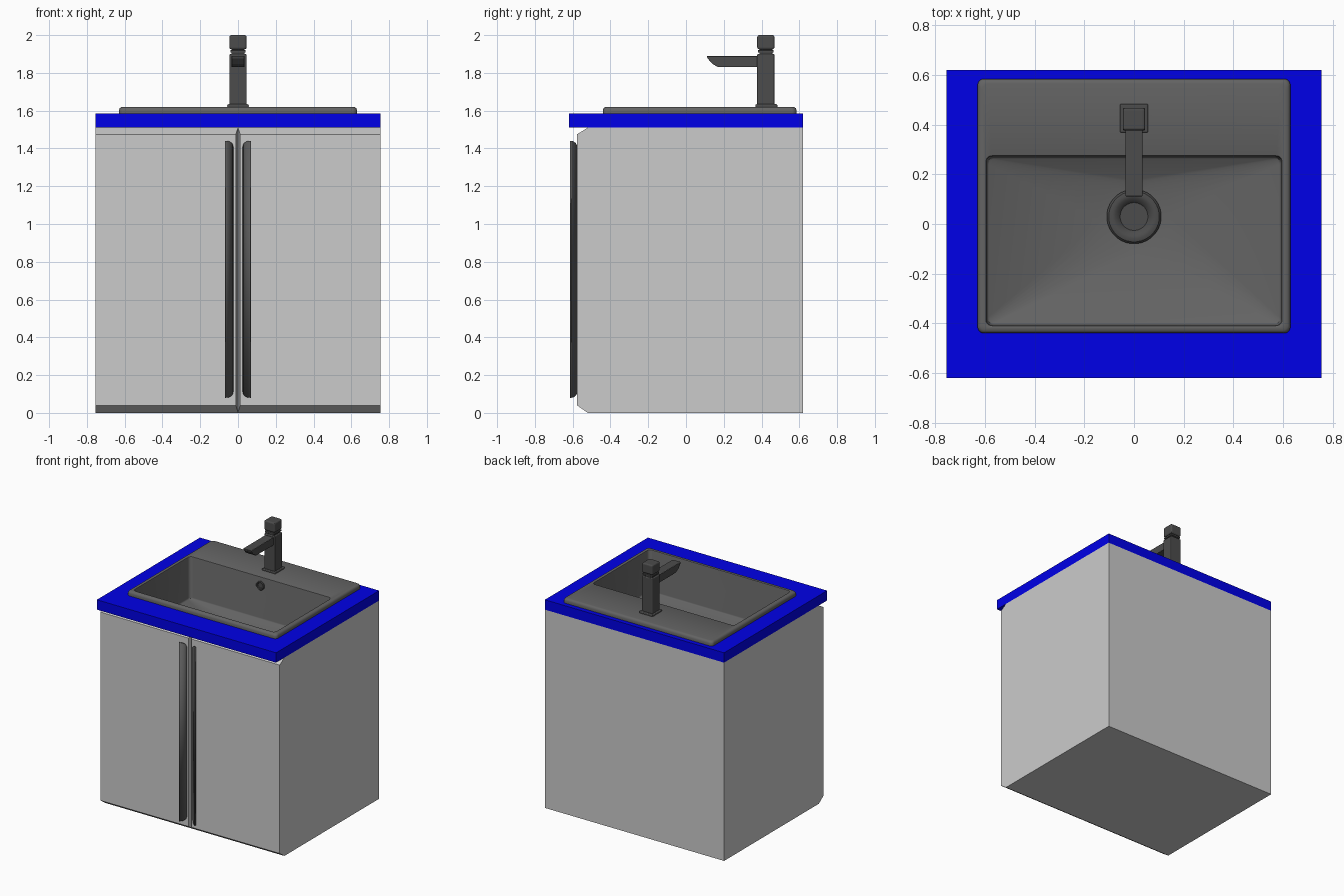
import bpy, bmesh, math

if "Cube" in bpy.data.objects:
    bpy.data.objects.remove(bpy.data.objects["Cube"])


def grey(name, v):
    m = bpy.data.materials.new(name)
    m.diffuse_color = (v, v, v, 1)
    m.use_nodes = True
    m.node_tree.nodes["Principled BSDF"].inputs["Base Color"].default_value = m.diffuse_color
    return m


paint = grey("cabinet_grey", .56)
ceramic = grey("basin_dark_grey", .126)
metal = grey("tap_dark_grey", .072)
strip = grey("handle_dark_grey", .11)
blue = bpy.data.materials.new("blue")
blue.diffuse_color = (0, 0, .8, 1)
blue.use_nodes = True
blue.node_tree.nodes["Principled BSDF"].inputs["Base Color"].default_value = blue.diffuse_color


def make(name, bm, mat, smooth=False, recalc=False):
    if recalc:
        bmesh.ops.recalc_face_normals(bm, faces=bm.faces[:])
    me = bpy.data.meshes.new(name)
    bm.to_mesh(me)
    bm.free()
    me.materials.append(mat)
    ob = bpy.data.objects.new(name, me)
    bpy.context.collection.objects.link(ob)
    if smooth:
        bpy.ops.object.select_all(action='DESELECT')
        ob.select_set(True)
        bpy.context.view_layer.objects.active = ob
        bpy.ops.object.shade_smooth_by_angle(angle=math.radians(35))
    return ob


def rect(x0, x1, y0, y1, z, r=0.0, n=1):
    """Counter-clockwise ring, n points per rounded corner."""
    pts = []
    for k, (cx, cy) in enumerate([(x1 - r, y1 - r), (x0 + r, y1 - r),
                                  (x0 + r, y0 + r), (x1 - r, y0 + r)]):
        for i in range(n):
            a = math.pi / 2 * (k + (i / (n - 1) if n > 1 else 0))
            pts.append((cx + r * math.cos(a), cy + r * math.sin(a), z))
    return pts


def circle(cx, cy, r, z, n):
    return [(cx + r * math.cos(2 * math.pi * (i + .5) / n),
             cy + r * math.sin(2 * math.pi * (i + .5) / n), z) for i in range(n)]


def loft(name, rings, mat, start=False, end=False, closed=False, smooth=False):
    bm = bmesh.new()
    R = [[bm.verts.new(p) for p in ring] for ring in rings]
    pairs = list(zip(R, R[1:])) + ([(R[-1], R[0])] if closed else [])
    for a, b in pairs:
        n = len(a)
        for i in range(n):
            j = (i + 1) % n
            bm.faces.new((a[i], a[j], b[j], b[i]))
    if start:
        bm.faces.new(R[0][::-1])
    if end:
        bm.faces.new(R[-1])
    return make(name, bm, mat, smooth)


def prism(name, profile, x1, mat):
    """Profile of (x, y, z) points extruded to the plane x = x1."""
    bm = bmesh.new()
    a = [bm.verts.new(p) for p in profile]
    b = [bm.verts.new((x1, p[1], p[2])) for p in profile]
    bm.faces.new(a)
    bm.faces.new(b[::-1])
    for i in range(len(a)):
        j = (i + 1) % len(a)
        bm.faces.new((a[i], a[j], b[j], b[i]))
    return make(name, bm, mat, recalc=True)


def bevel(ob, w, seg=3):
    m = ob.modifiers.new("bevel", 'BEVEL')
    m.width, m.segments = w, seg


def block(name, x, y0, y1, z0, z1, w):
    ob = loft(name, [rect(-x, x, y0, y1, z0), rect(-x, x, y0, y1, z1)], metal, True, True)
    bevel(ob, w)
    return ob


# Cabinet carcass, open at the top so the bowl can hang inside
loft("cabinet", [rect(-.755, .755, -.52, .62, 0), rect(-.755, .755, -.52, .62, 1.51)],
     paint, start=True)

# Pair of doors with chamfered top, bottom and meeting edges
door = prism("doors", [(0, -.52, 0), (.011, -.577, .04), (.011, -.577, 1.475), (0, -.52, 1.51)],
             .755, paint)
door.modifiers.new("mirror", 'MIRROR')

# Pair of flared strip handles, rounded at the door-side corners
bm = bmesh.new()
cols = []
for i in range(9):
    t = i / 8
    a = t * math.pi / 2
    x = .027 + .041 * (.75 * t + .25 * (1 - math.cos(a)))
    y = -.577 - .034 * (.75 * t + .25 * math.sin(a))
    cut = .035 * (1 - math.sqrt(max(0, 1 - (1 - t) ** 2)))
    cols.append([bm.verts.new((x, y, z)) for z in (.08 + cut, 1.44 - cut)])
for a, b in zip(cols, cols[1:]):
    bm.faces.new((a[0], b[0], b[1], a[1]))
handle = make("door_handles", bm, strip, smooth=True)
s = handle.modifiers.new("thickness", 'SOLIDIFY')
s.thickness, s.offset = .008, 0
handle.modifiers.new("mirror", 'MIRROR')

# Blue countertop with a cut-out for the basin
loft("countertop", [rect(-.755, .755, -.62, .62, 1.51), rect(-.755, .755, -.62, .62, 1.585),
                    rect(-.61, .61, -.42, .56, 1.585), rect(-.61, .61, -.42, .56, 1.51)],
     blue, closed=True)

# Basin: rounded rim, deck, bowl walls and floor sloping to the drain
N = 8
rings = []
for inset, z in [(0, 1.585), (0, 1.603), (.004, 1.613), (.01, 1.618), (.02, 1.62)]:
    rings.append(rect(-.63 + inset, .63 - inset, -.44 + inset, .585 - inset, z, .025, N))
for inset, z in [(-.006, 1.62), (-.002, 1.618), (0, 1.612), (.003, 1.31), (.005, 1.304), (.01, 1.3)]:
    rings.append(rect(-.595 + inset, .595 - inset, -.408 + inset, .273 - inset, z, .025, N))
rings.append(circle(0, .03, .15, 1.245, 4 * N))
rings.append(circle(0, .03, .1, 1.235, 4 * N))
loft("basin", rings, ceramic, end=True, smooth=True)

# Drain ring
loft("drain", [circle(0, .03, r, z, 32) for r, z in
               [(.11, 1.235), (.11, 1.245), (.102, 1.255), (.088, 1.259), (.075, 1.255),
                (.062, 1.245), (.056, 1.238)]], metal, end=True, smooth=True)

# Overflow ring on the back wall of the bowl
ov = loft("overflow", [circle(0, 0, r, z, 24) for r, z in
                       [(.034, -.02), (.034, .004), (.029, .008), (.022, .006), (.02, -.001)]],
          metal, end=True, smooth=True)
ov.rotation_euler = (math.pi / 2, 0, 0)
ov.location = (0, .27, 1.555)

# Tap: base plate, square column, neck and lever cube
block("tap_base", .057, .368, .484, 1.617, 1.634, .006)
block("tap_column", .045, .377, .468, 1.625, 1.9, .006)
block("tap_neck", .034, .388, .457, 1.895, 1.93, .004)
block("tap_collar", .041, .381, .464, 1.908, 1.92, .002)
block("tap_lever", .045, .377, .468, 1.925, 2.0, .01)

# Tap spout with slanted tip
spout = prism("tap_spout", [(-.035, y, z) for y, z in
              [(.39, 1.89), (.11, 1.89), (.114, 1.877), (.14, 1.848), (.17, 1.83), (.39, 1.83)]],
              .035, metal)
bevel(spout, .004)
